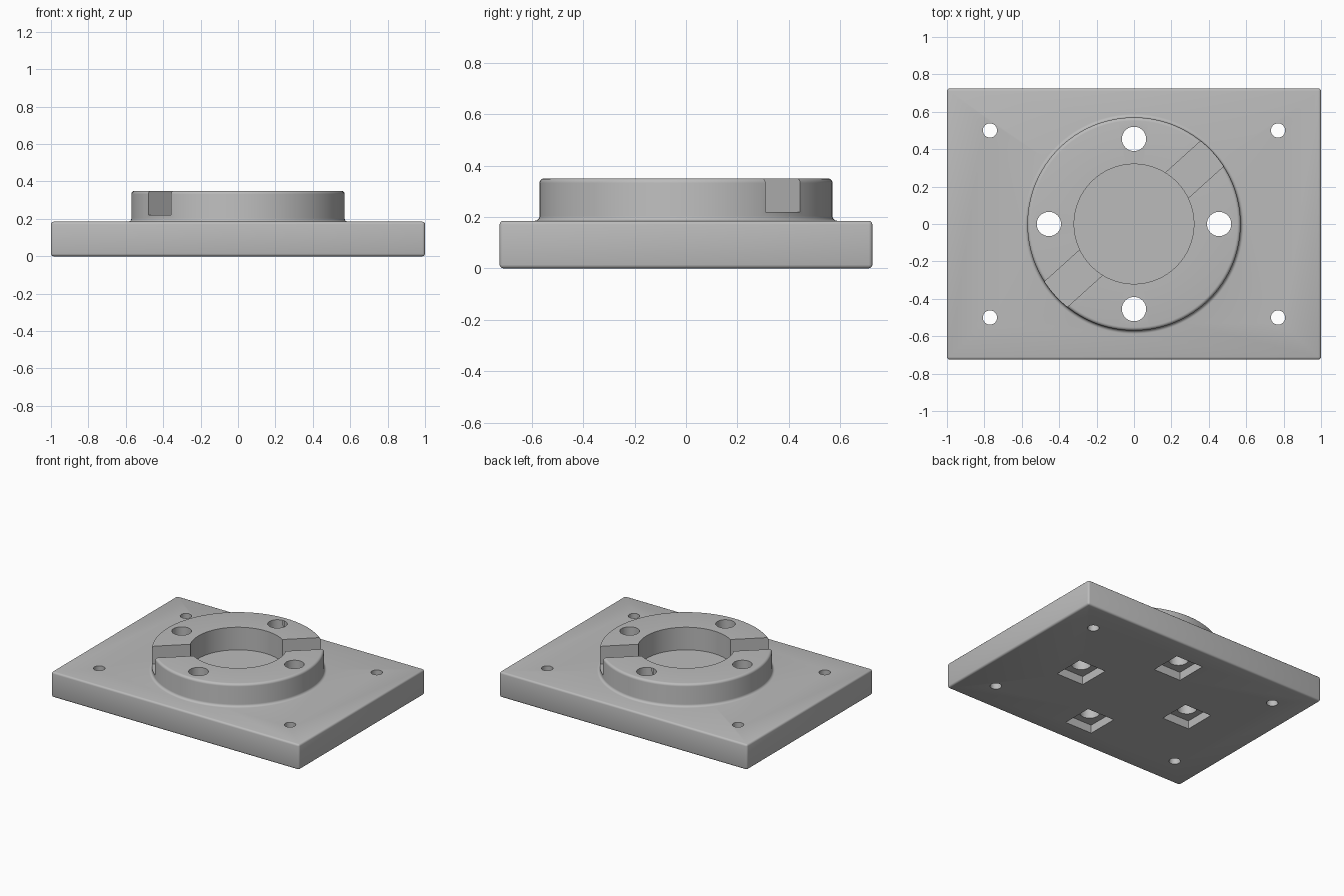
import bpy, bmesh
from math import sin, cos, pi, radians
from mathutils import Matrix

if "Cube" in bpy.data.objects:
    bpy.data.objects.remove(bpy.data.objects["Cube"])

PLATE_X, PLATE_Y, PLATE_TOP, TOP = 2.0, 1.45, 0.185, 0.35
RING_R, BORE_R, FILLET = 0.57, 0.32, 0.018

steel = bpy.data.materials.new("plain grey")
steel.use_nodes = True
grey = (0.5, 0.5, 0.5, 1)
steel.diffuse_color = grey
steel.node_tree.nodes["Principled BSDF"].inputs["Base Color"].default_value = grey


def make_object(name, bm):
    bmesh.ops.recalc_face_normals(bm, faces=bm.faces)
    mesh = bpy.data.meshes.new(name)
    bm.to_mesh(mesh)
    bm.free()
    mesh.materials.append(steel)
    obj = bpy.data.objects.new(name, mesh)
    bpy.context.collection.objects.link(obj)
    return obj


def box(name, size, centre, turn=0):
    bm = bmesh.new()
    place = Matrix.Translation(centre) @ Matrix.Rotation(turn, 4, "Z") @ Matrix.Diagonal((*size, 1))
    bmesh.ops.create_cube(bm, size=1, matrix=place)
    return make_object(name, bm)


def drill(name, radius, x, y):
    bm = bmesh.new()
    bmesh.ops.create_cone(bm, cap_ends=True, segments=48, radius1=radius, radius2=radius,
                          depth=2, matrix=Matrix.Translation((x, y, 0)))
    return make_object(name, bm)


def arc(cx, cz, start, end, steps=5):
    angles = [radians(start + (end - start) * i / steps) for i in range(steps + 1)]
    return [(cx + FILLET * cos(a), cz + FILLET * sin(a)) for a in angles]


def lathe(name, profile, segments=128):
    bm = bmesh.new()
    rows = []
    for i in range(segments):
        a = 2 * pi * i / segments
        rows.append([bm.verts.new((r * cos(a), r * sin(a), z)) for r, z in profile])
    n = len(profile)
    for i in range(segments):
        here, there = rows[i], rows[(i + 1) % segments]
        for j in range(n):
            k = (j + 1) % n
            bm.faces.new((here[j], there[j], there[k], here[k]))
    return make_object(name, bm)


def combine(target, tool, operation):
    mod = target.modifiers.new(tool.name, "BOOLEAN")
    mod.operation, mod.solver, mod.object = operation, "EXACT", tool
    tool.hide_render = True


# Base plate with softened edges
plate = box("flange_plate", (PLATE_X, PLATE_Y, PLATE_TOP), (0, 0, PLATE_TOP / 2))
bevel = plate.modifiers.new("soft_edges", "BEVEL")
bevel.width, bevel.segments = 0.014, 3

# Raised ring with a rounded rim and a fillet at its foot
foot = RING_R + FILLET
profile = [(BORE_R, 0.1), (foot, 0.1)]
profile += arc(foot, PLATE_TOP + FILLET, 270, 180)
profile += arc(RING_R - FILLET, TOP - FILLET, 0, 90)
profile += [(BORE_R, TOP)]
tools = [lathe("raised_ring", profile)]
combine(plate, tools[0], "UNION")

# Diagonal slot across the ring
cutters = [box("slot_cutter", (1.6, 0.182, 0.4), (0, 0, 0.42), radians(42))]

# Bolt holes through the ring, each with a square nut pocket underneath
for i in range(4):
    x, y = 0.455 * cos(i * pi / 2), 0.455 * sin(i * pi / 2)
    cutters.append(drill("bolt_hole_cutter", 0.065, x, y))
    cutters.append(box("nut_pocket_cutter", (0.22, 0.23, 0.12), (x, y, 0)))

# Mounting holes near the plate corners
for sx in (-1, 1):
    for sy in (-1, 1):
        cutters.append(drill("corner_hole_cutter", 0.038, sx * 0.77, sy * 0.5))

for cutter in cutters:
    combine(plate, cutter, "DIFFERENCE")

# Bake the modifiers and drop the helpers
bpy.context.view_layer.update()
baked = bpy.data.meshes.new_from_object(plate.evaluated_get(bpy.context.evaluated_depsgraph_get()))
plate.modifiers.clear()
plate.data = baked
baked.materials.clear()
baked.materials.append(steel)
for helper in tools + cutters:
    bpy.data.objects.remove(helper)

bpy.ops.object.select_all(action="DESELECT")
plate.select_set(True)
bpy.context.view_layer.objects.active = plate
bpy.ops.object.shade_smooth_by_angle(angle=radians(35))
